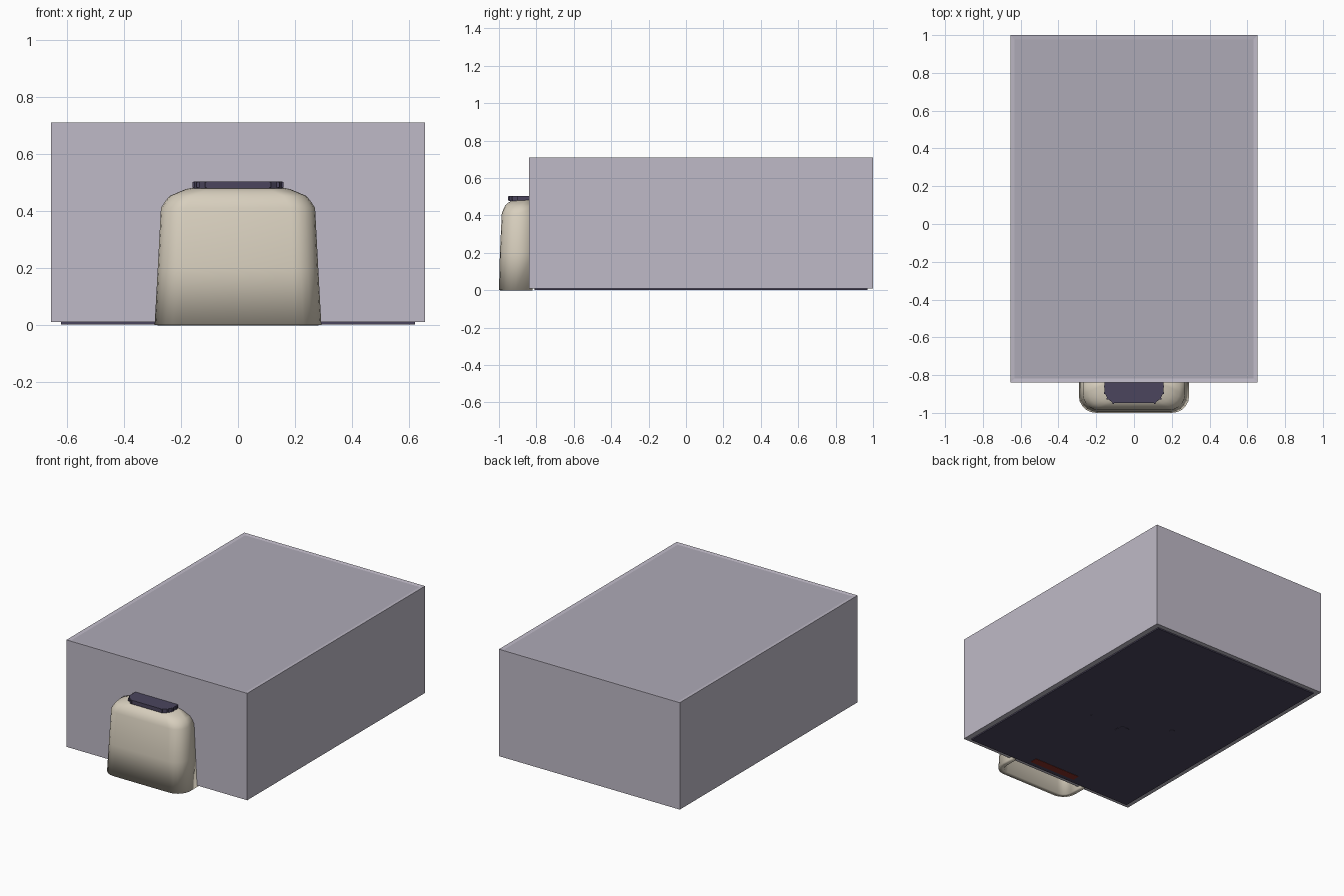
import bpy, bmesh, math
from mathutils import Vector

if "Cube" in bpy.data.objects:
    bpy.data.objects.remove(bpy.data.objects["Cube"])


def material(name, r, g, b):
    m = bpy.data.materials.new(name)
    m.diffuse_color = (r, g, b, 1)
    m.use_nodes = True
    m.node_tree.nodes["Principled BSDF"].inputs["Base Color"].default_value = m.diffuse_color
    return m


LILAC = material("lilac", 0.52, 0.49, 0.57)
LID = material("lid_lilac", 0.42, 0.40, 0.47)
DARK = material("dark_purple", 0.07, 0.06, 0.11)
BEIGE = material("beige", 0.68, 0.62, 0.51)
RED = material("red", 0.25, 0.03, 0.02)


def finish(name, bm, mat):
    bmesh.ops.recalc_face_normals(bm, faces=bm.faces)
    mesh = bpy.data.meshes.new(name)
    bm.to_mesh(mesh)
    bm.free()
    mesh.materials.append(mat)
    ob = bpy.data.objects.new(name, mesh)
    bpy.context.collection.objects.link(ob)
    return ob


def box(name, lo, hi, mat):
    bm = bmesh.new()
    bmesh.ops.create_cube(bm, size=1)
    lo, hi = Vector(lo), Vector(hi)
    for v in bm.verts:
        v.co = (lo + hi) / 2 + v.co * (hi - lo)
    return finish(name, bm, mat)


def prism(name, outline, z0, z1, mat):
    bm = bmesh.new()
    a = [bm.verts.new((x, y, z0)) for x, y in outline]
    b = [bm.verts.new((x, y, z1)) for x, y in outline]
    bm.faces.new(a)
    bm.faces.new(b)
    for i in range(len(a)):
        j = (i + 1) % len(a)
        bm.faces.new((a[i], a[j], b[j], b[i]))
    return finish(name, bm, mat)


def rounded_rect(hx, hy, r, cy, steps=5):
    pts = []
    for k, (sx, sy) in enumerate(((1, 1), (-1, 1), (-1, -1), (1, -1))):
        for i in range(steps + 1):
            t = math.radians(90 * k + 90 * i / steps)
            pts.append((sx * (hx - r) + r * math.cos(t),
                        cy + sy * (hy - r) + r * math.sin(t)))
    return pts


# Main body, with a slightly sunken panel in its top
body = box("body", (-0.655, -0.84, 0.01), (0.655, 1.0, 0.71), LILAC)
body.data.materials.append(LID)
bm = bmesh.new()
bm.from_mesh(body.data)
top = max(bm.faces, key=lambda f: f.calc_center_median().z)
bmesh.ops.inset_region(bm, faces=[top], thickness=0.033)
top.material_index = 1
for v in top.verts:
    v.co.z -= 0.003
bm.to_mesh(body.data)
bm.free()

# Base plate and the small pads under it
box("base_plate", (-0.62, -0.81, 0.002), (0.62, 0.97, 0.012), DARK)
for x, y, r in ((-0.015, -0.13, 0.045), (0.245, -0.108, 0.012), (-0.25, 0.064, 0.015)):
    ring = [(x + r * math.cos(i * math.pi / 8), y + r * math.sin(i * math.pi / 8))
            for i in range(16)]
    prism("base_pad", ring, 0.0, 0.004, DARK)
box("red_strip", (-0.17, -0.78, 0.0), (0.17, -0.73, 0.004), RED)

# Tapered front hood, open underneath: z, half width, half depth, corner radius
CY = -0.78
levels = ((0.0, 0.292, 0.22, 0.09), (0.2, 0.281, 0.215, 0.09),
          (0.41, 0.270, 0.205, 0.085), (0.432, 0.256, 0.197, 0.085),
          (0.452, 0.240, 0.187, 0.08), (0.467, 0.205, 0.172, 0.08),
          (0.477, 0.180, 0.155, 0.075), (0.483, 0.145, 0.13, 0.07))
bm = bmesh.new()
rings = [[bm.verts.new((x, y, z)) for x, y in rounded_rect(hx, hy, r, CY)]
         for z, hx, hy, r in levels]
for a, b in zip(rings, rings[1:]):
    for i in range(len(a)):
        j = (i + 1) % len(a)
        bm.faces.new((a[i], a[j], b[j], b[i]))
bm.faces.new(rings[-1])
bmesh.ops.recalc_face_normals(bm, faces=bm.faces)
bmesh.ops.bisect_plane(bm, geom=bm.verts[:] + bm.edges[:] + bm.faces[:],
                       plane_co=(0, -0.82, 0), plane_no=(0, 1, 0), clear_outer=True)
hood = finish("front_hood", bm, BEIGE)
solid = hood.modifiers.new("wall", 'SOLIDIFY')
solid.thickness = 0.035
solid.offset = -1
bpy.context.view_layer.objects.active = hood
hood.select_set(True)
bpy.ops.object.shade_smooth_by_angle(angle=math.radians(35))

# Eight-sided cap with small ribs round its rim
half = [(0.155, -0.82), (0.155, -0.895), (0.14, -0.925), (0.11, -0.948)]
outline = half + [(-x, y) for x, y in reversed(half)]
prism("cap", outline, 0.478, 0.503, DARK)
for s in (-1, 1):
    for x, y in ((0.155, -0.86), (0.155, -0.895), (0.14, -0.925), (0.11, -0.948)):
        box("cap_rib", (s * x - 0.005, y - 0.005, 0.482),
            (s * x + 0.005, y + 0.005, 0.501), DARK)
